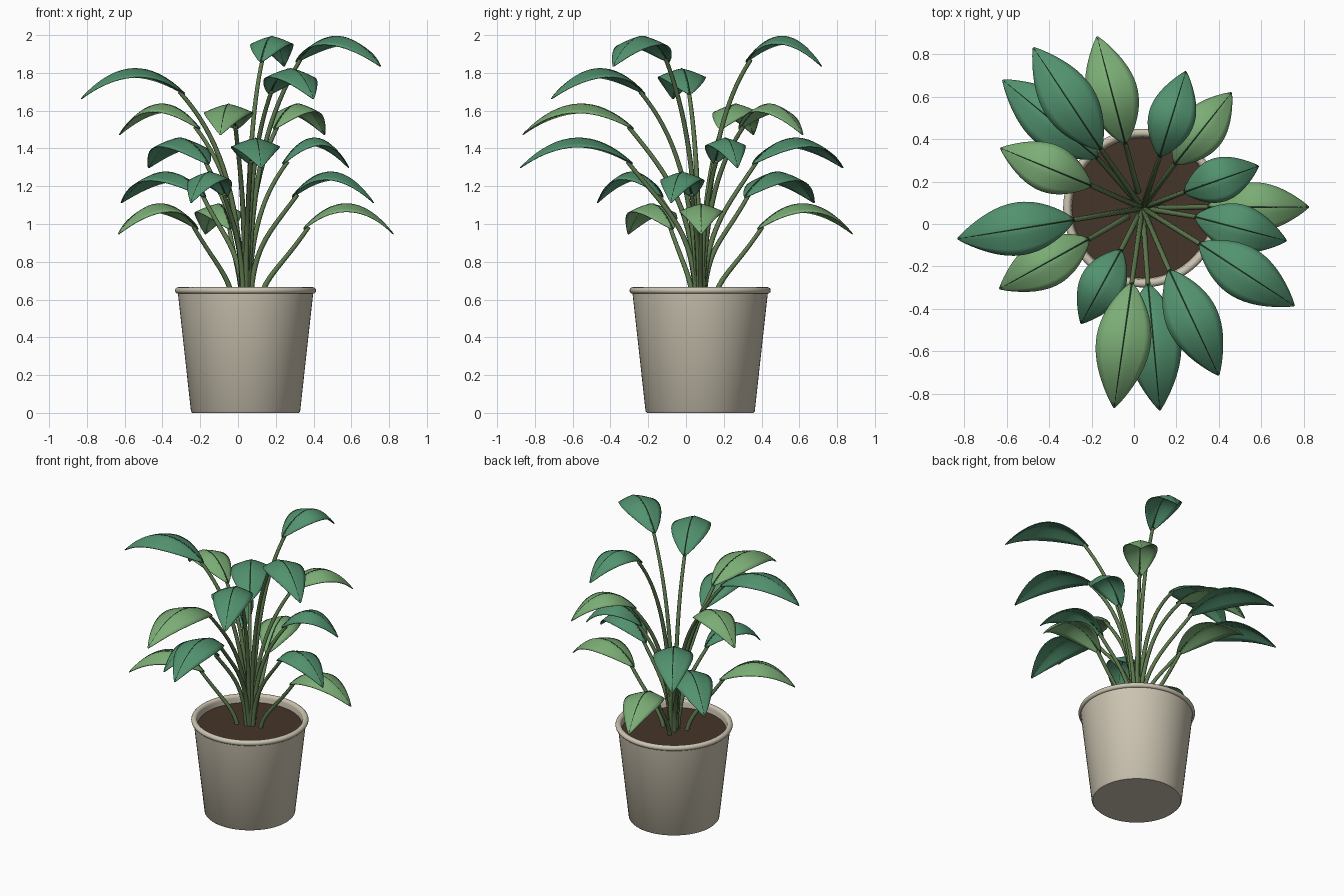
import bpy, bmesh, math
from mathutils import Vector

if "Cube" in bpy.data.objects:
    bpy.data.objects.remove(bpy.data.objects["Cube"])

CX, CY = 0.04, 0.075      # pot axis
SOIL_Z = 0.615


def material(name, rgb):
    m = bpy.data.materials.new(name)
    m.diffuse_color = (*rgb, 1)
    m.use_nodes = True
    m.node_tree.nodes["Principled BSDF"].inputs["Base Color"].default_value = m.diffuse_color
    return m


POT = material("pot_clay", (0.60, 0.55, 0.44))
SOIL = material("soil_brown", (0.06, 0.035, 0.022))
STEM = material("stem_green", (0.11, 0.19, 0.075))
LIGHT = material("leaf_light", (0.20, 0.42, 0.18))
DARK = material("leaf_dark", (0.085, 0.29, 0.16))
RIB = material("midrib_green", (0.03, 0.08, 0.04))


def finish(bm, name, mat, angle=40):
    bmesh.ops.recalc_face_normals(bm, faces=bm.faces)
    me = bpy.data.meshes.new(name)
    bm.to_mesh(me)
    bm.free()
    ob = bpy.data.objects.new(name, me)
    bpy.context.collection.objects.link(ob)
    me.materials.append(mat)
    bpy.ops.object.select_all(action='DESELECT')
    ob.select_set(True)
    bpy.context.view_layer.objects.active = ob
    bpy.ops.object.shade_smooth_by_angle(angle=math.radians(angle))
    return ob


def lathe(name, profile, mat, n=64):
    # profile starts and ends on the axis
    bm = bmesh.new()
    vs = [bm.verts.new((CX + r, CY, z)) for r, z in profile]
    es = [bm.edges.new(p) for p in zip(vs, vs[1:])]
    bmesh.ops.spin(bm, geom=vs + es, cent=(CX, CY, 0), axis=(0, 0, 1),
                   angle=math.tau, steps=n, use_duplicate=False)
    bmesh.ops.remove_doubles(bm, verts=bm.verts, dist=1e-5)
    return finish(bm, name, mat)


def tube(name, pts, r0, r1, mat, n=8):
    bm = bmesh.new()
    rings = []
    for i, p in enumerate(pts):
        t = (pts[min(i + 1, len(pts) - 1)] - pts[max(i - 1, 0)]).normalized()
        side = t.cross(Vector((-t.y, t.x, 0.0))).normalized()
        up = side.cross(t)
        r = r0 + (r1 - r0) * i / (len(pts) - 1)
        rings.append([bm.verts.new(p + r * (math.cos(a) * side + math.sin(a) * up))
                      for a in (math.tau * k / n for k in range(n))])
    for a, b in zip(rings, rings[1:]):
        for k in range(n):
            bm.faces.new((a[k], a[(k + 1) % n], b[(k + 1) % n], b[k]))
    bm.faces.new(rings[0])
    bm.faces.new(rings[-1])
    return finish(bm, name, mat, 50)


def leaf(name, base, tip, mat, bump=0.148, nu=20, nv=4):
    flat = Vector((tip.x - base.x, tip.y - base.y, 0))
    length = flat.length
    side = Vector((-flat.y, flat.x, 0)) / length
    half = (0.125 + 0.22 * length) / 2

    def mid(u):
        return base.lerp(tip, u) + Vector((0, 0, 4 * bump * u * (1 - u)))

    bm = bmesh.new()
    rows = []
    for i in range(nu + 1):
        u = 0.005 + 0.99 * i / nu
        w = half * math.sin(math.pi * u ** 0.92) ** 0.88
        row = []
        for j in range(-nv, nv + 1):
            v = j / nv
            droop = 0.35 * w * abs(v) ** 1.3
            row.append(bm.verts.new(mid(u) + side * w * v - Vector((0, 0, droop))))
        rows.append(row)
    for a, b in zip(rows, rows[1:]):
        for j in range(2 * nv):
            bm.faces.new((a[j], a[j + 1], b[j + 1], b[j]))
    ob = finish(bm, name, mat)
    m = ob.modifiers.new("thickness", 'SOLIDIFY')
    m.thickness, m.offset = 0.005, 0
    # midrib along the crest
    tube(name + "_midrib", [mid(0.01 + 0.97 * i / 16) for i in range(17)],
         0.006, 0.003, RIB, 6)


def stem(name, end, r0, slope):
    out = Vector((end.x - CX, end.y - CY, 0))
    R = out.length
    out /= R
    h = end.z - SOIL_Z
    z0 = SOIL_Z - 0.02

    def P(r, z):
        return Vector((CX, CY, z)) + out * r

    r2 = r0 + 0.4 * (R - r0)
    a, d = P(r0, z0), P(R, end.z)
    c = P(r2, end.z - slope * (R - r2))
    b = P(r0 + 0.08 * (R - r0), z0 + (0.35 if r0 > 0.05 else 0.55) * h)
    pts = []
    for i in range(17):
        t = i / 16
        s = 1 - t
        pts.append(a * s**3 + b * (3 * s * s * t) + c * (3 * s * t * t) + d * t**3)
    tube(name, pts, 0.015, 0.011, STEM)


# pot: tapered wall, rounded rim, hollow top
rim = [(0.355 + 0.019 * math.cos(a), 0.648 + 0.018 * math.sin(a))
       for a in (math.radians(-60 + 30 * k) for k in range(9))]
lathe("pot", [(0, 0), (0.282, 0), (0.289, 0.008), (0.358, 0.632)] + rim
      + [(0.335, 0.64), (0.325, 0.57), (0, 0.57)], POT)
lathe("soil", [(0, 0.58), (0.328, 0.58), (0.331, SOIL_Z), (0, SOIL_Z)], SOIL)

# tiers: leaf base z, tip z, stem start radius, stem end slope, material,
# leaves as (base x, base y, tip x, tip y)
tiers = [
    (0.970, 0.944, 0.080, 1.45, LIGHT,
     [(-.04, .376, -.174, .885), (-.21, -.07, -.635, -.306), (.345, .08, .825, .08)]),
    (1.140, 1.110, 0.025, 1.35, DARK,
     [(-.17, .31, -.62, .68), (-.06, -.12, -.25, -.47), (.285, .035, .72, -.08)]),
    (1.315, 1.295, 0.015, 1.25, DARK,
     [(-.155, .35, -.475, .833), (.066, -.28, .122, -.88), (.235, .15, .588, .273)]),
    (1.500, 1.470, 0.012, 1.2, LIGHT,
     [(-.20, .18, -.63, .358), (-.01, -.275, -.094, -.868), (.19, .28, .46, .62)]),
    (1.685, 1.660, 0.012, 1.1, DARK,
     [(-.28, .02, -.833, -.07), (.165, -.215, .40, -.715)]),
    (1.855, 1.832, 0.012, 1.4, DARK,
     [(.305, -.09, .757, -.386), (.12, .315, .245, .72)]),
]
n = 0
for zb, zt, r0, slope, mat, leaves in tiers:
    for bx, by, tx, ty in leaves:
        n += 1
        base, tip = Vector((bx, by, zb)), Vector((tx, ty, zt))
        leaf(f"leaf_{n}", base, tip, mat)
        out = Vector((bx - CX, by - CY, 0)).normalized()
        stem(f"stem_{n}", base + out * 0.03 + Vector((0, 0, 0.015)), r0, slope)
